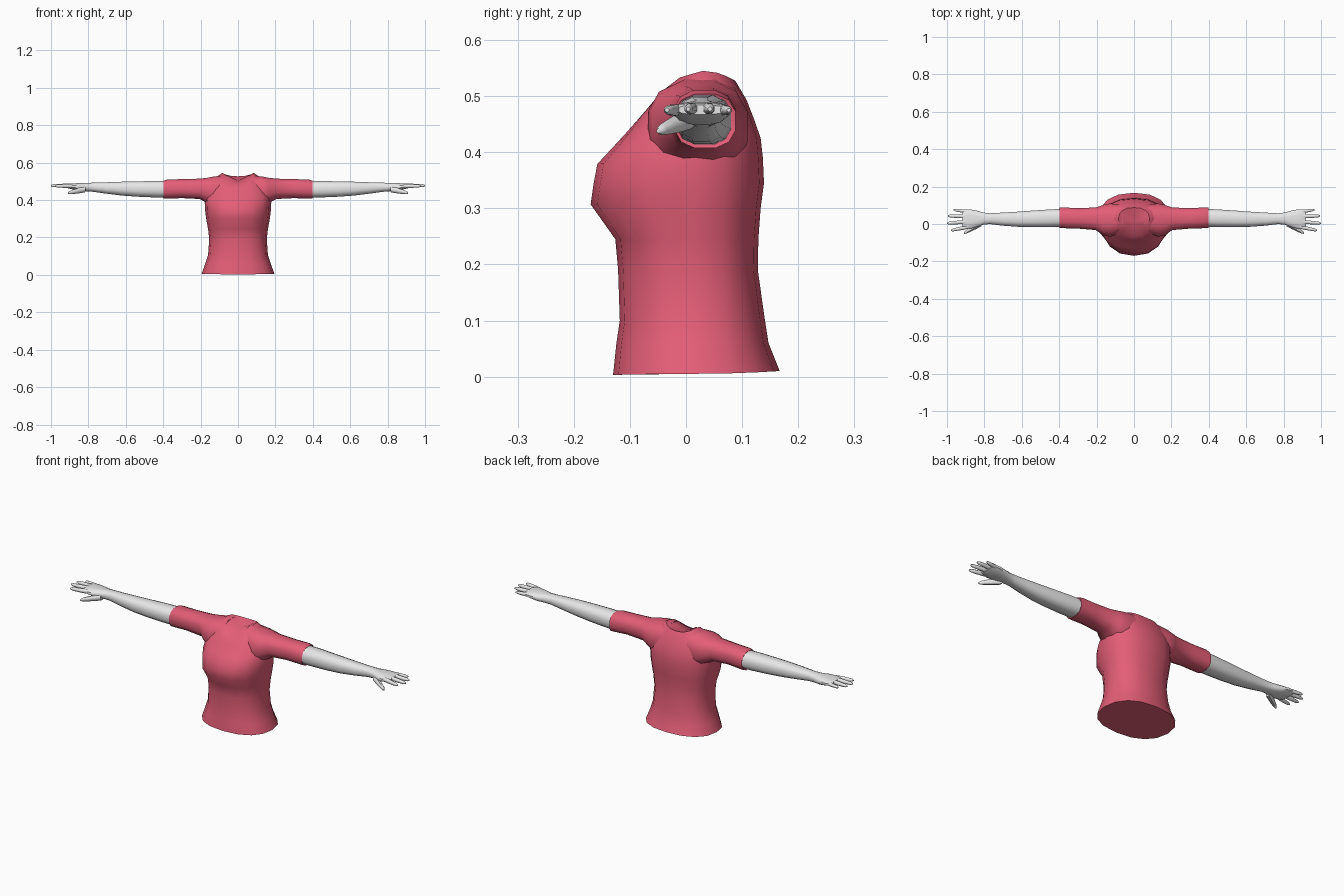
import bpy, bmesh, math

if "Cube" in bpy.data.objects:
    bpy.data.objects.remove(bpy.data.objects["Cube"])


def material(name, rgb):
    m = bpy.data.materials.new(name)
    m.diffuse_color = (*rgb, 1)
    m.use_nodes = True
    m.node_tree.nodes["Principled BSDF"].inputs["Base Color"].default_value = m.diffuse_color
    return m


SHIRT = material("rose shirt", (0.78, 0.112, 0.185))
SKIN = material("pale grey skin", (0.8, 0.8, 0.8))


def spow(v, e):
    return math.copysign(abs(v) ** e, v)


def loft(name, rings, mat, start=None, end=None, mirror=False, angle=50):
    """Skin a list of closed point rings; start/end are optional cap centres."""
    bm = bmesh.new()
    rows = [[bm.verts.new(p) for p in r] for r in rings]
    n = len(rows[0])
    for a, b in zip(rows, rows[1:]):
        for i in range(n):
            j = (i + 1) % n
            bm.faces.new((a[i], a[j], b[j], b[i]))
    for row, centre in ((rows[0], start), (rows[-1], end)):
        if centre:
            c = bm.verts.new(centre)
            for i in range(n):
                bm.faces.new((row[i], row[(i + 1) % n], c))
        else:
            bm.faces.new(row)
    bmesh.ops.recalc_face_normals(bm, faces=bm.faces)
    me = bpy.data.meshes.new(name)
    bm.to_mesh(me)
    bm.free()
    me.materials.append(mat)
    ob = bpy.data.objects.new(name, me)
    bpy.context.collection.objects.link(ob)
    bpy.ops.object.select_all(action='DESELECT')
    ob.select_set(True)
    bpy.context.view_layer.objects.active = ob
    bpy.ops.object.shade_smooth_by_angle(angle=math.radians(angle))
    if mirror:
        ob.modifiers.new("mirror", 'MIRROR').use_clip = False
    return ob


def torso_ring(w, yf, yb, yc, zf, zs, zb, n=16, e=0.86):
    """Horizontal ring with separate front, side and back heights."""
    pts = []
    for i in range(n):
        t = 2 * math.pi * i / n
        c, s = spow(math.cos(t), e), spow(math.sin(t), e)
        y = yc + (s * (yb - yc) if s > 0 else s * (yc - yf))
        z = zs + ((zb if s > 0 else zf) - zs) * s * s
        pts.append((w * c, y, z))
    return pts


def limb_ring(x, y0, y1, z0, z1, n=12, e=0.8):
    """Upright ring across the arm, given its y and z extents."""
    return [(x, (y0 + y1) / 2 + (y1 - y0) / 2 * spow(math.cos(t), e),
             (z0 + z1) / 2 + (z1 - z0) / 2 * spow(math.sin(t), e))
            for t in (2 * math.pi * (i + 0.5) / n for i in range(n))]


# Shirt body: hem, waist, bust, shoulders, neck
torso = [
    (.195, -.130, .167, .015, .003, .005, .010),
    (.175, -.124, .147, .015, .060, .060, .060),
    (.160, -.118, .140, .015, .100, .105, .105),
    (.154, -.121, .128, .015, .190, .190, .190),
    (.160, -.126, .129, .015, .245, .245, .245),
    (.170, -.170, .133, .015, .307, .300, .300),
    (.176, -.165, .139, .015, .342, .345, .345),
    (.178, -.158, .137, .015, .379, .385, .390),
    (.174, -.130, .133, .020, .409, .425, .425),
    (.158, -.108, .122, .025, .433, .465, .457),
    (.125, -.085, .108, .030, .459, .518, .493),
    (.083, -.064, .088, .030, .483, .545, .527),
]
loft("shirt_body", [torso_ring(*r) for r in torso], SHIRT, end=(0, .015, .503))

# Sleeves, with the cuff turned inward
sleeves = [
    (.060, -.045, .105, .370, .536),
    (.130, -.070, .112, .362, .528),
    (.165, -.062, .104, .382, .521),
    (.205, -.034, .090, .404, .516),
    (.300, -.026, .086, .409, .513),
    (.375, -.024, .090, .406, .512),
    (.397, -.022, .090, .406, .505),
    (.392, -.014, .081, .415, .496),
]
loft("sleeves", [limb_ring(*r) for r in sleeves], SHIRT, mirror=True)

# Forearms running into wrist and palm
arms = [
    (.370, -.016, .083, .412, .502),
    (.450, -.018, .079, .413, .503),
    (.540, -.018, .073, .417, .501),
    (.620, -.016, .067, .423, .499),
    (.700, -.010, .062, .433, .496),
    (.770, -.001, .058, .443, .494),
    (.805, -.004, .062, .446, .492),
    (.845, -.020, .074, .449, .491),
    (.880, -.027, .080, .456, .490),
    (.908, -.023, .078, .462, .488),
    (.920, -.016, .072, .467, .484),
]
loft("forearms_and_palms", [limb_ring(*r) for r in arms], SKIN, mirror=True)


# Fingers and thumbs: tapered tubes from knuckle to tip
def finger(name, base, tip, r0, r1):
    rings = []
    for t, k in ((0, .9), (.3, 1), (.65, 1), (.9, .9), (1, .45)):
        x, y, z = (a + (b - a) * t for a, b in zip(base, tip))
        r = (r0 + (r1 - r0) * t) * k
        rings.append(limb_ring(x, y - r, y + r, z - r, z + r, n=8, e=1))
    loft(name, rings, SKIN, mirror=True)


finger("index_fingers", (.885, -.015, .475), (.978, -.034, .475), .0120, .0085)
finger("middle_fingers", (.890, .012, .478), (1.0, .004, .477), .0120, .0085)
finger("ring_fingers", (.890, .040, .478), (.994, .043, .477), .0120, .0085)
finger("little_fingers", (.885, .065, .475), (.964, .076, .475), .0110, .0075)
finger("thumbs", (.815, .004, .458), (.908, -.048, .438), .0190, .0100)
